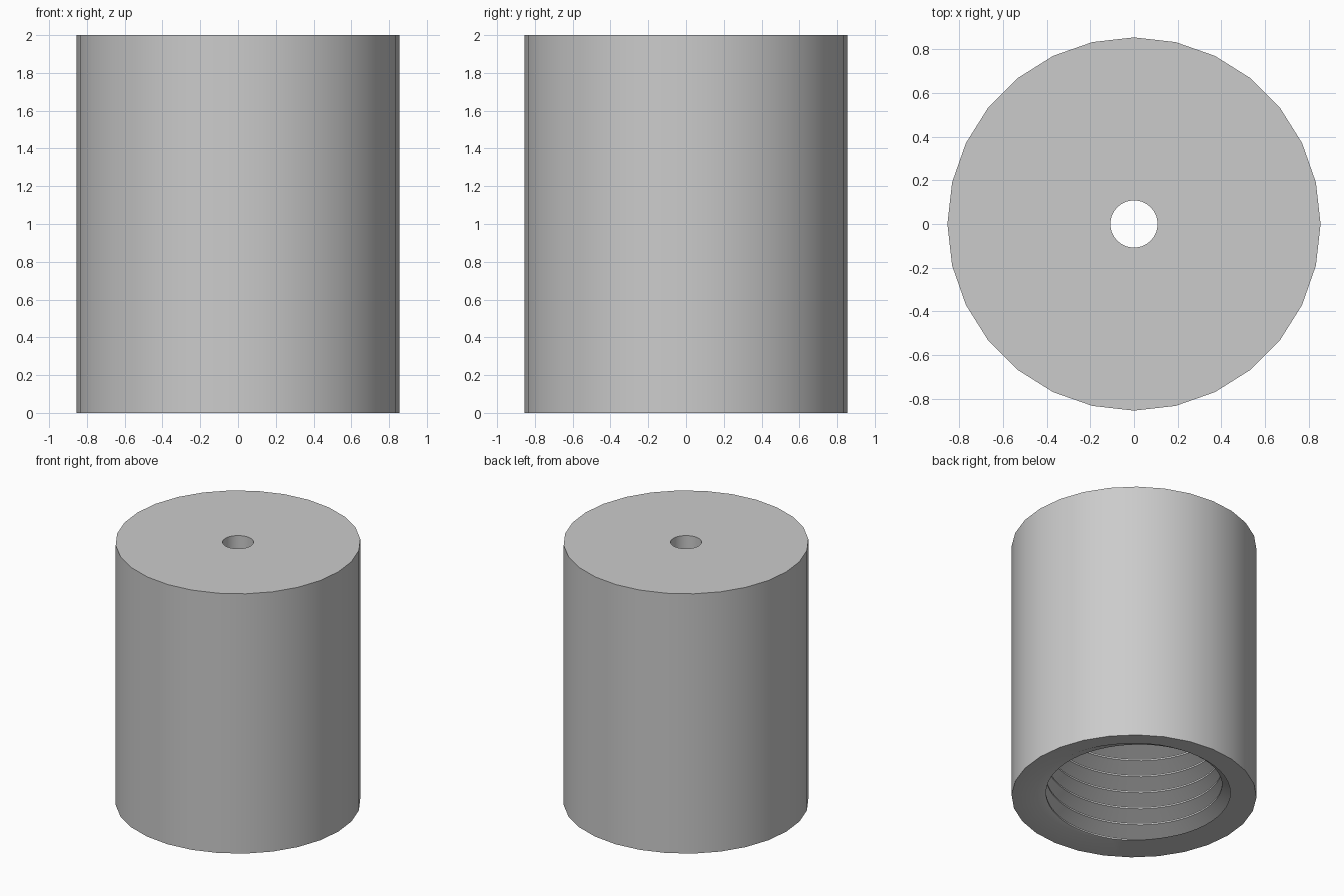
import bpy, bmesh, math

cube = bpy.data.objects.get("Cube")
if cube:
    bpy.data.objects.remove(cube, do_unlink=True)

SIDES, STEPS = 28, 56            # outer facets, angular steps
OUTER, HEIGHT = 0.855, 2.0
HOLE = 0.108                     # small vent through the top
MINOR, MAJOR, PITCH = 0.615, 0.735, 0.129
DEPTH = 1.75                     # depth of the threaded socket
PHASE = 0.625                    # widest rim at the back left
TURNS = math.ceil(DEPTH / PITCH) + 2


def outer_radius(a):
    """Distance to a straight-sided polygon at angle a."""
    half = math.pi / SIDES
    return OUTER * math.cos(half) / math.cos(a % (2 * half) - half)


def thread_radius(a, z):
    """Truncated V thread winding around the socket."""
    u = (z / PITCH - a / math.tau + PHASE) % 1
    t = (1 - abs(2 * u - 1) - 0.1) / 0.8
    return MINOR + (MAJOR - MINOR) * min(max(t, 0), 1)


def section(a):
    """Closed radius/height section of the wall at angle a."""
    pts = [(HOLE, DEPTH), (HOLE, HEIGHT),
           (outer_radius(a), HEIGHT), (outer_radius(a), 0)]
    for turn in range(-2, TURNS):
        for b in (0.05, 0.45, 0.55, 0.95):
            z = PITCH * (turn + b + a / math.tau - PHASE)
            z = min(max(z, 0), DEPTH)
            pts.append((thread_radius(a, z), z))
    return pts


# Sweep the section around the axis
bm = bmesh.new()
columns = []
for s in range(STEPS + 1):
    a = math.tau * s / STEPS
    columns.append([bm.verts.new((r * math.cos(a), r * math.sin(a), z))
                    for r, z in section(a)])
for c, d in zip(columns, columns[1:]):
    for i in range(len(c)):
        bm.faces.new((c[i - 1], c[i], d[i], d[i - 1]))
bmesh.ops.remove_doubles(bm, verts=bm.verts, dist=0.0002)
bmesh.ops.recalc_face_normals(bm, faces=bm.faces)

mesh = bpy.data.meshes.new("threaded_cap")
bm.to_mesh(mesh)
bm.free()

# Plain grey finish
grey = bpy.data.materials.new("light_grey")
grey.use_nodes = True
colour = (0.6, 0.6, 0.6, 1)
grey.diffuse_color = colour
grey.node_tree.nodes["Principled BSDF"].inputs["Base Color"].default_value = colour
mesh.materials.append(grey)

cap = bpy.data.objects.new("threaded_cap", mesh)
bpy.context.collection.objects.link(cap)
bpy.ops.object.select_all(action='DESELECT')
cap.select_set(True)
bpy.context.view_layer.objects.active = cap
bpy.ops.object.shade_smooth_by_angle(angle=math.radians(30))
